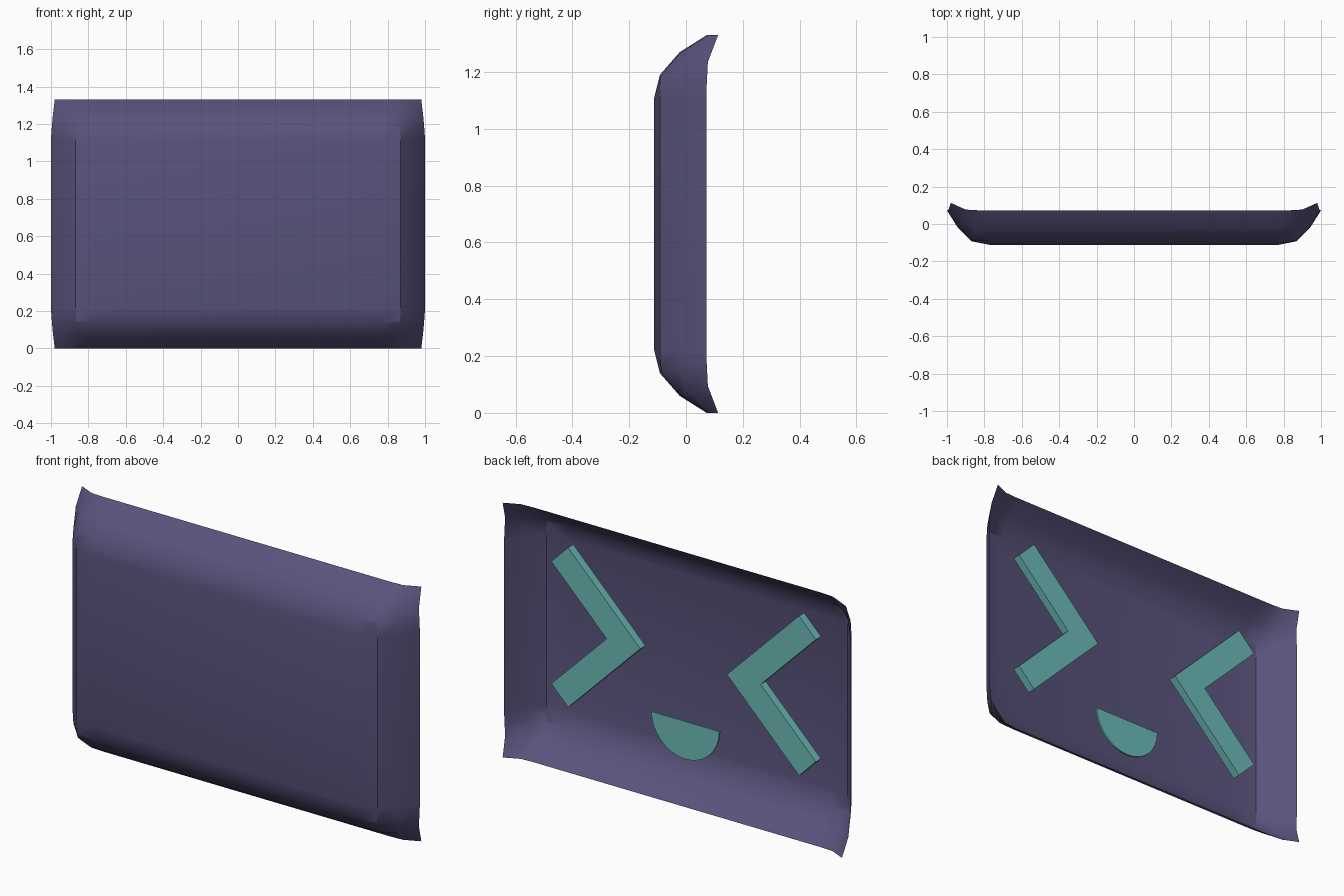
import bpy, bmesh, math

if "Cube" in bpy.data.objects:
    bpy.data.objects.remove(bpy.data.objects["Cube"])


def material(name, rgb):
    m = bpy.data.materials.new(name)
    m.diffuse_color = (*rgb, 1)
    m.use_nodes = True
    m.node_tree.nodes["Principled BSDF"].inputs["Base Color"].default_value = m.diffuse_color
    return m


def make_object(name, bm, mat):
    me = bpy.data.meshes.new(name)
    bm.to_mesh(me)
    bm.free()
    me.materials.append(mat)
    ob = bpy.data.objects.new(name, me)
    bpy.context.collection.objects.link(ob)
    bpy.ops.object.select_all(action='DESELECT')
    ob.select_set(True)
    bpy.context.view_layer.objects.active = ob
    bpy.ops.object.shade_smooth_by_angle(angle=math.radians(30))
    return ob


def plate(name, outline, y0, y1, mat):
    """Flat x-z outline extruded from y0 to y1."""
    bm = bmesh.new()
    face = bm.faces.new([bm.verts.new((x, y0, z)) for x, z in outline])
    ext = bmesh.ops.extrude_face_region(bm, geom=[face])
    for v in ext['geom']:
        if isinstance(v, bmesh.types.BMVert):
            v.co.y = y1
    bmesh.ops.recalc_face_normals(bm, faces=bm.faces)
    return make_object(name, bm, mat)


purple = material("dusky purple", (0.098, 0.086, 0.20))
teal = material("soft teal", (0.15, 0.50, 0.48))

# Screen shell: thin sheet whose four edges curl backward
MID = 0.665
half_x = [0.77, 0.87, 0.94, 1.0]
half_z = [0.445, 0.525, 0.605, 0.665]
curl = [0.0, 0.02, 0.09, 0.185]
P = 3.54


def shell_point(i, j, sx, sz):
    x, z = half_x[i], half_z[j]
    # corners pull inward a little and rise further back
    x -= (0.02 if i == 3 else 0.04 if i else 0) * (j / 3) ** 2
    z -= (0 if j == 3 else 0.035 if j else 0) * (i / 3) ** 2
    y = -0.112 + (curl[i] ** P + curl[j] ** P) ** (1 / P)
    return (sx * x, y, MID + sz * z)


steps = [(k, -1) for k in (3, 2, 1, 0)] + [(k, 1) for k in (0, 1, 2, 3)]
bm = bmesh.new()
grid = [[bm.verts.new(shell_point(i, j, sx, sz)) for i, sx in steps]
        for j, sz in steps]
for r in range(7):
    for c in range(7):
        bm.faces.new((grid[r][c], grid[r][c + 1],
                      grid[r + 1][c + 1], grid[r + 1][c]))
make_object("screen_shell", bm, purple)

# Chevron eyes, mirrored, floating inside the shell
EYE_Z = 0.727
chevron = [(0.25, 0), (0.667, 0.417), (0.764, 0.319),
           (0.445, 0), (0.764, -0.319), (0.667, -0.417)]
for side, sx in (("left", 1), ("right", -1)):
    plate(side + "_eye", [(sx * x, EYE_Z + z) for x, z in chevron],
          -0.023, 0.02, teal)

# Half-disc mouth
N = 24
mouth = [(0.022 + 0.196 * math.cos(a), 0.39 - 0.196 * math.sin(a))
         for a in (math.pi * k / N for k in range(N + 1))]
plate("mouth", mouth, -0.035, -0.026, teal)
